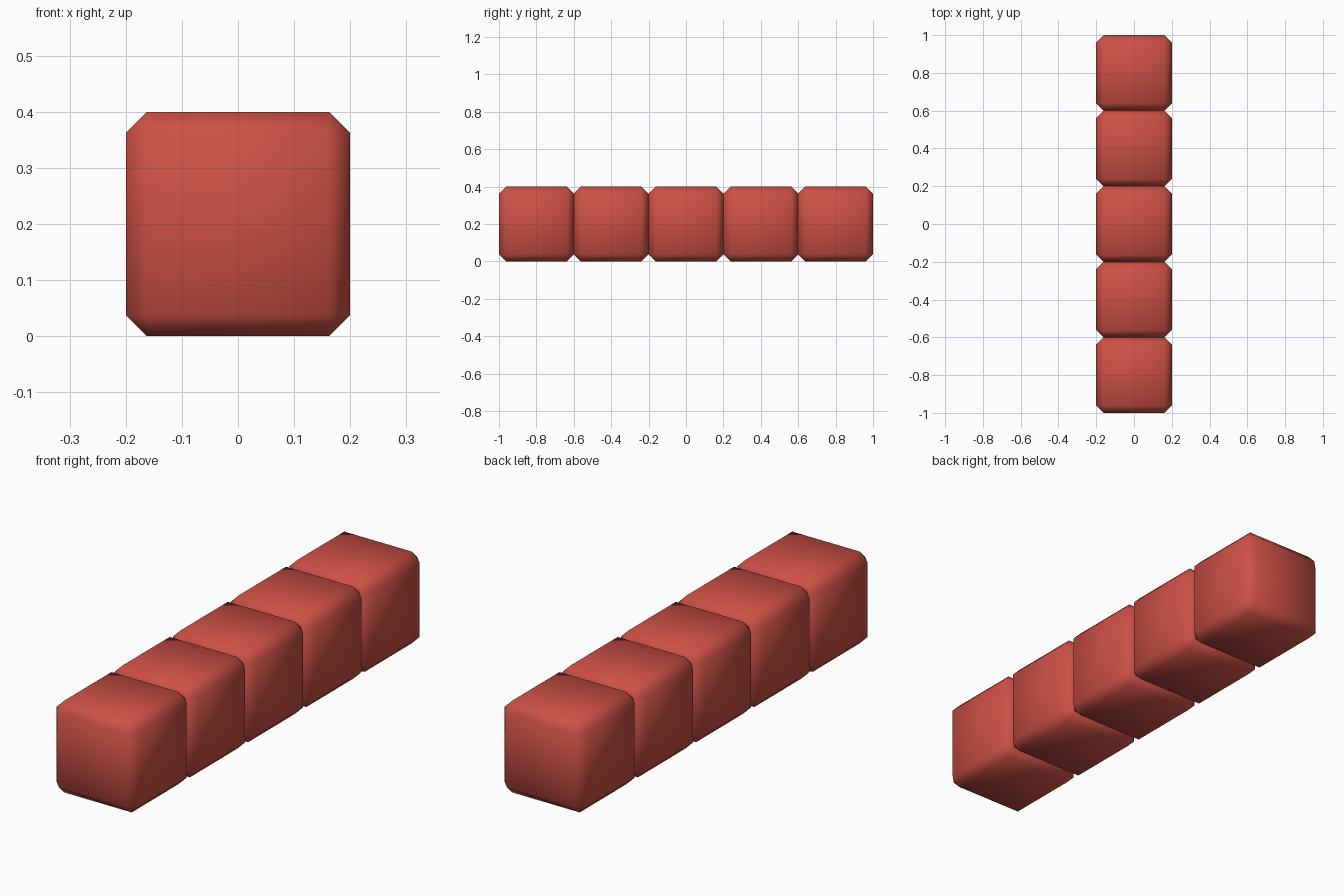
import bpy

if "Cube" in bpy.data.objects:
    bpy.data.objects.remove(bpy.data.objects["Cube"])

SIZE = 0.4
COUNT = 5
BEVEL = 0.038

red = bpy.data.materials.new("red")
red.diffuse_color = (0.6, 0.08, 0.06, 1)
red.use_nodes = True
red.node_tree.nodes["Principled BSDF"].inputs["Base Color"].default_value = red.diffuse_color


def block(name, y):
    # chamfered, smooth-shaded cube standing on the ground
    bpy.ops.mesh.primitive_cube_add(size=SIZE, location=(0, y, SIZE / 2))
    ob = bpy.context.object
    ob.name = name
    ob.data.materials.append(red)
    bpy.ops.object.shade_smooth()
    mod = ob.modifiers.new("chamfer", 'BEVEL')
    mod.width = BEVEL
    mod.segments = 1
    mod.limit_method = 'NONE'
    return ob


# row of touching blocks
for i in range(COUNT):
    block(f"block_{i + 1}", (i - (COUNT - 1) / 2) * SIZE)
